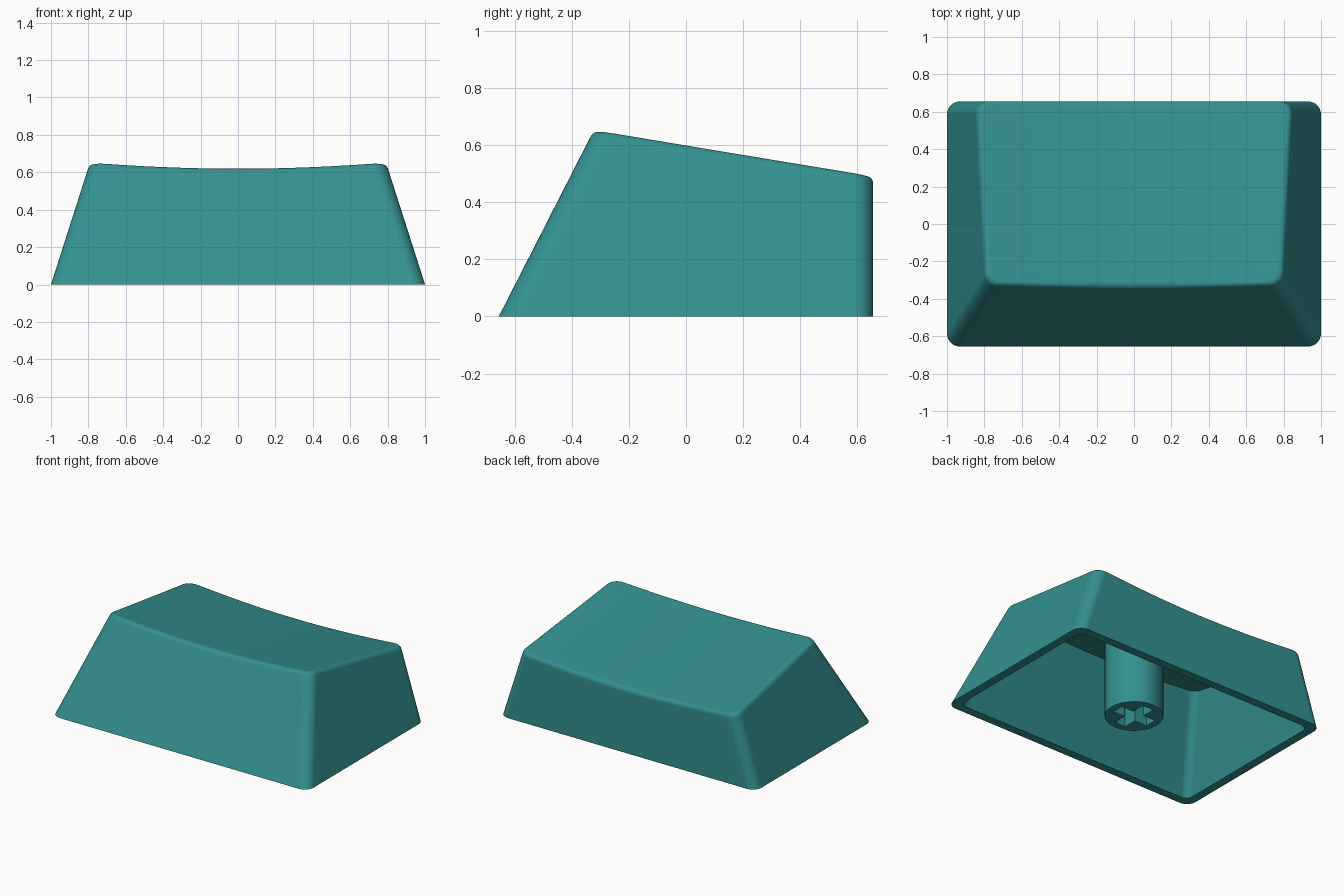
import bpy, bmesh, math
from mathutils import Vector

default = bpy.data.objects.get("Cube")
if default:
    bpy.data.objects.remove(default, do_unlink=True)

teal = bpy.data.materials.new("teal plastic")
teal.use_nodes = True
COLOUR = (0.033, 0.283, 0.275, 1)
teal.diffuse_color = COLOUR
teal.node_tree.nodes["Principled BSDF"].inputs["Base Color"].default_value = COLOUR

WALL = 0.06       # shell thickness
HALF_DEPTH = 0.655


def finish(bm, name):
    bmesh.ops.recalc_face_normals(bm, faces=bm.faces)
    mesh = bpy.data.meshes.new(name)
    bm.to_mesh(mesh)
    bm.free()
    obj = bpy.data.objects.new(name, mesh)
    bpy.context.collection.objects.link(obj)
    mesh.materials.append(teal)
    bpy.ops.object.select_all(action="DESELECT")
    obj.select_set(True)
    bpy.context.view_layer.objects.active = obj
    bpy.ops.object.shade_smooth_by_angle(angle=math.radians(30))
    weighted = obj.modifiers.new("weighted normals", "WEIGHTED_NORMAL")
    weighted.keep_sharp = True
    return obj


# Rounded rectangle pattern: corner signs (or edge fractions) plus normal angle
def outline_pattern(corner_steps=8, edge_steps=20):
    corners = [(1, 1), (-1, 1), (-1, -1), (1, -1)]
    pattern = []
    for i, (u, v) in enumerate(corners):
        start = i * math.pi / 2
        for k in range(corner_steps + 1):
            pattern.append((u, v, start + k / corner_steps * math.pi / 2))
        nu, nv = corners[(i + 1) % 4]
        for k in range(1, edge_steps):
            f = k / edge_steps
            pattern.append((u + (nu - u) * f, v + (nv - v) * f, start + math.pi / 2))
    return pattern


PATTERN = outline_pattern()


# Point on the tapering wall: sides and front lean in, the back is upright
def wall_point(p, z, inset, radius):
    u, v, a = p
    half_x = 1 - 0.32 * z - inset - radius
    front = -HALF_DEPTH + 0.51 * z + inset + radius
    back = HALF_DEPTH - inset - radius
    return Vector((u * half_x + radius * math.cos(a),
                   front + (back - front) * (v + 1) / 2 + radius * math.sin(a), z))


# Sloping top, dished across its width
def top_height(x, y, drop=0):
    return 0.6 - 0.17 * y - 0.034 * (1 - (x / 0.8) ** 2) - drop


def wall_top(p, inset, radius, drop):
    z = 0.5
    for _ in range(30):
        q = wall_point(p, z, inset, radius)
        z = top_height(q.x, q.y, drop)
    return wall_point(p, z, inset, radius)


def bridge(bm, a, b):
    n = len(a)
    for i in range(n):
        bm.faces.new((a[i], a[(i + 1) % n], b[(i + 1) % n], b[i]))


# One skin of the shell, from the rim up and over the top; returns the rim ring
def add_skin(bm, inset, radius, drop, fillet):
    centre = Vector((0, 0.16, 0))
    base = [wall_point(p, 0, inset, radius) for p in PATTERN]
    edge = [wall_top(p, inset, radius, drop) for p in PATTERN]

    def on_top(e, f):
        q = e.lerp(centre, f)
        q.z = top_height(q.x, q.y, drop)
        return q

    rings = [base]
    if fillet:
        starts = [e + (b - e).normalized() * fillet for b, e in zip(base, edge)]
        ends = [on_top(e, fillet / (e.xy - centre.xy).length) for e in edge]
        for k in range(7):
            t = k / 6
            rings.append([s * (1 - t) ** 2 + e * 2 * t * (1 - t) + n * t * t
                          for s, e, n in zip(starts, edge, ends)])
    else:
        rings.append(edge)
    for f in (0.15, 0.3, 0.45, 0.6, 0.75, 0.9):
        rings.append([on_top(e, f) for e in edge])

    verts = [[bm.verts.new(q) for q in ring] for ring in rings]
    for a, b in zip(verts, verts[1:]):
        bridge(bm, a, b)
    tip = bm.verts.new((centre.x, centre.y, top_height(centre.x, centre.y, drop)))
    last = verts[-1]
    for i in range(len(last)):
        bm.faces.new((last[i], last[(i + 1) % len(last)], tip))
    return verts[0]


# Hollow shell: outer skin, inner skin and flat rim
bm = bmesh.new()
outer = add_skin(bm, 0, 0.07, 0, 0.03)
inner = add_skin(bm, WALL, 0.05, WALL, 0)
bridge(bm, outer, inner)
finish(bm, "keycap_shell")

# Round stem with a cross-shaped socket in its lower end
STEM_RADIUS, STEM_TOP = 0.186, 0.53
ARM, HALF_SLOT, SOCKET_DEPTH = 0.137, 0.042, 0.3
SIDES = 48
circle = [(STEM_RADIUS * math.cos(i * math.tau / SIDES),
           STEM_RADIUS * math.sin(i * math.tau / SIDES)) for i in range(SIDES)]
cross = []
for i in range(4):
    c, s = round(math.cos(i * math.pi / 2)), round(math.sin(i * math.pi / 2))
    for x, y in ((ARM, -HALF_SLOT), (ARM, HALF_SLOT), (HALF_SLOT, HALF_SLOT)):
        cross.append((x * c - y * s, x * s + y * c))

bm = bmesh.new()
bottom_edges = []
for points, height in ((circle, STEM_TOP), (cross, SOCKET_DEPTH)):
    low = [bm.verts.new((x, y, 0)) for x, y in points]
    high = [bm.verts.new((x, y, height)) for x, y in points]
    bridge(bm, low, high)
    bm.faces.new(high)
    bottom_edges += [bm.edges.get((low[i - 1], low[i])) for i in range(len(low))]
bmesh.ops.triangle_fill(bm, edges=bottom_edges, use_beauty=True, normal=(0, 0, -1))
finish(bm, "stem")
